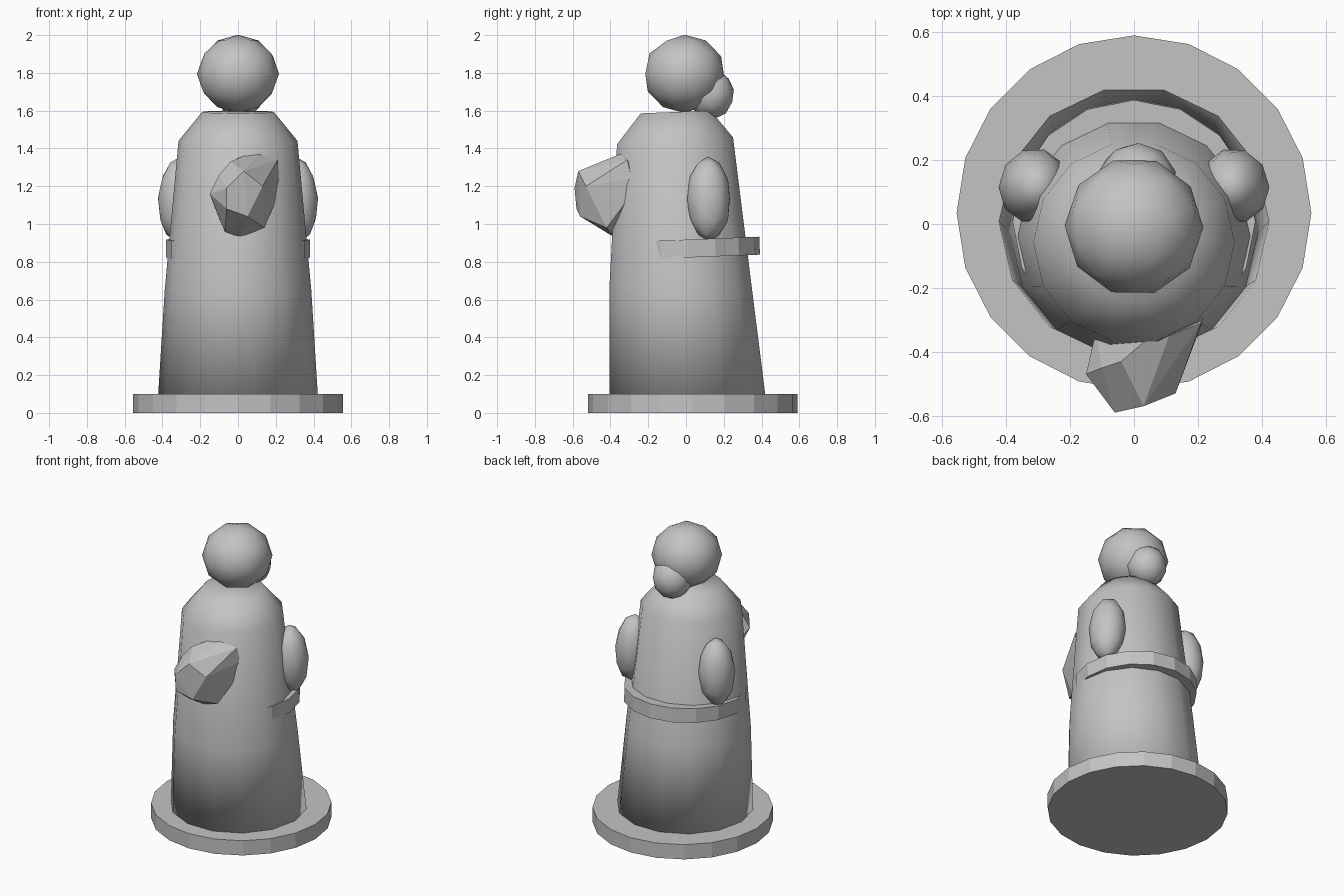
import bpy, bmesh
from math import cos, sin, pi, atan
from mathutils import Matrix, Vector, Euler

old = bpy.data.objects.get("Cube")
if old:
    bpy.data.objects.remove(old, do_unlink=True)

# One plain stone colour for everything
stone = bpy.data.materials.new("grey_stone")
stone.use_nodes = True
COLOUR = (0.55, 0.55, 0.55, 1)
stone.diffuse_color = COLOUR
stone.node_tree.nodes["Principled BSDF"].inputs["Base Color"].default_value = COLOUR


def finish(name, bm, smooth):
    """Turn a bmesh into a named, coloured object."""
    bmesh.ops.recalc_face_normals(bm, faces=bm.faces)
    for face in bm.faces:
        face.smooth = smooth
    mesh = bpy.data.meshes.new(name)
    bm.to_mesh(mesh)
    bm.free()
    mesh.materials.append(stone)
    obj = bpy.data.objects.new(name, mesh)
    bpy.context.collection.objects.link(obj)
    return obj


def disc(name, sides, radius, height, centre, tilt=0):
    bm = bmesh.new()
    place = Matrix.Translation(centre) @ Matrix.Rotation(tilt, 4, 'X')
    bmesh.ops.create_cone(bm, cap_ends=True, segments=sides, radius1=radius,
                          radius2=radius, depth=height, matrix=place)
    return finish(name, bm, False)


def ball(name, centre, size, turn=(0, 0, 0)):
    bm = bmesh.new()
    place = Matrix.LocRotScale(Vector(centre), Euler(turn), Vector(size))
    bmesh.ops.create_icosphere(bm, subdivisions=2, radius=1, matrix=place)
    return finish(name, bm, True)


def robe(name, rings, sides):
    """Loft sloping rings given as (height, radius, y centre, slope)."""
    bm = bmesh.new()
    loops = []
    for z, radius, mid, slope in rings:
        loop = []
        for i in range(sides):
            a = 2 * pi * i / sides
            y = radius * sin(a)
            loop.append(bm.verts.new((radius * cos(a), mid + y, z + slope * y)))
        loops.append(loop)
    for low, high in zip(loops, loops[1:]):
        for i in range(sides):
            j = (i + 1) % sides
            bm.faces.new((low[i], low[j], high[j], high[i]))
    bm.faces.new(loops[0])
    bm.faces.new(loops[-1])
    return finish(name, bm, True)


# Round plinth
disc("base", 20, 0.555, 0.1, (0, 0.035, 0.05))

# Tapering robe with sloped shoulders
robe("robe", [(0.09, 0.423, 0.008, 0),
              (0.65, 0.388, -0.028, 0),
              (1.44, 0.315, -0.058, 0.06),
              (1.593, 0.19, -0.055, 0.04)], 14)

# Tilted belt
disc("belt", 16, 0.38, 0.095, (0, 0.01, 0.87), atan(0.04))

# Head and hair bun
ball("head", (0, -0.008, 1.795), (0.217, 0.217, 0.207), (0, 0, 0.3))
ball("hair_bun", (0.01, 0.13, 1.69), (0.125, 0.125, 0.135), (0.2, 0, 0.6))

# Arms
for side, label in ((1, "left"), (-1, "right")):
    ball(label + "_arm", (side * 0.315, 0.12, 1.132), (0.108, 0.118, 0.225),
         (0, side * -0.06, side * 0.3))

# Faceted bundle held in front: outer points wrapped in a hull
bundle = bmesh.new()
for p in [(-.06, -.58, 1.08), (-.06, -.59, 1.19), (.03, -.57, 1.28),
          (.13, -.53, 1.2), (.05, -.56, 1.04), (-.15, -.47, 1.16),
          (-.1, -.45, 1.26), (-.04, -.43, 1.33), (.03, -.37, 1.36),
          (.11, -.35, 1.37), (.21, -.31, 1.34), (.22, -.29, 1.24),
          (.19, -.33, 1.1), (.14, -.42, .98), (.01, -.38, .93),
          (-.07, -.42, .96), (-.12, -.34, 1.08), (.1, -.2, 1.15)]:
    bundle.verts.new(p)
bmesh.ops.convex_hull(bundle, input=bundle.verts)
finish("bundle", bundle, False)
